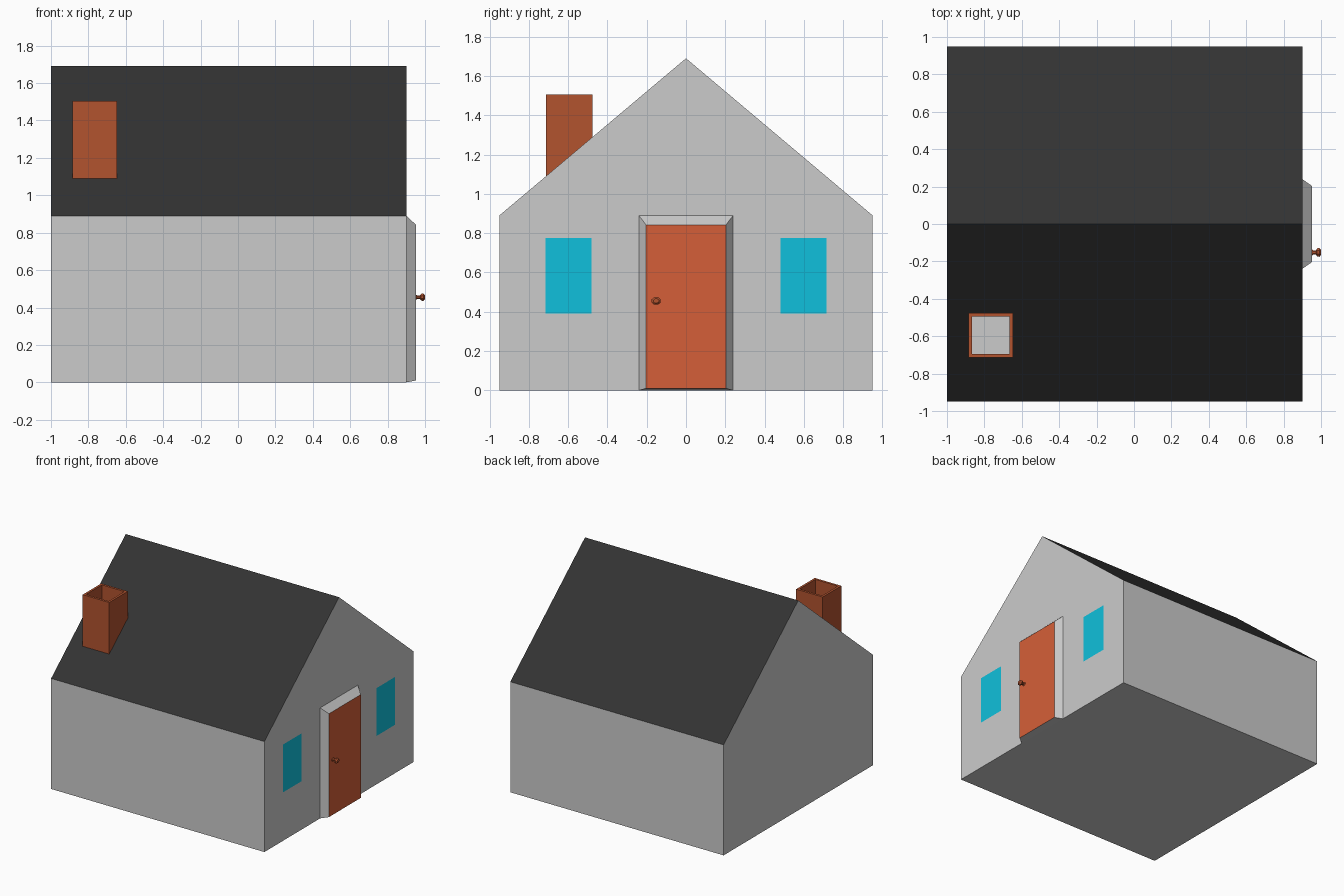
import bpy, bmesh, math
from mathutils import Vector

if "Cube" in bpy.data.objects:
    bpy.data.objects.remove(bpy.data.objects["Cube"])


def material(name, hex_code):
    def lin(v):
        return v / 12.92 if v <= 0.04045 else ((v + 0.055) / 1.055) ** 2.4
    m = bpy.data.materials.new(name)
    m.diffuse_color = [lin(int(hex_code[i:i + 2], 16) / 255) for i in (0, 2, 4)] + [1]
    m.use_nodes = True
    m.node_tree.nodes["Principled BSDF"].inputs["Base Color"].default_value = m.diffuse_color
    return m


WALL = material("wall_grey", "CBCBCB")
ROOF = material("roof_black", "333333")
GLASS = material("window_blue", "10C0DC")
DOOR = material("door_orange", "D55F38")
BRICK = material("brick_brown", "B2532F")


def finish(name, bm, mats):
    me = bpy.data.meshes.new(name)
    bm.normal_update()
    bm.to_mesh(me)
    bm.free()
    for m in mats:
        me.materials.append(m)
    ob = bpy.data.objects.new(name, me)
    bpy.context.collection.objects.link(ob)
    return ob


def loft(bm, rings):
    """Closed solid through rings of equal point count."""
    vs = [[bm.verts.new(p) for p in r] for r in rings]
    n = len(vs[0])
    for a, b in zip(vs, vs[1:]):
        for i in range(n):
            bm.faces.new((a[i], a[(i + 1) % n], b[(i + 1) % n], b[i]))
    bm.faces.new(vs[0][::-1])
    bm.faces.new(vs[-1])
    bmesh.ops.recalc_face_normals(bm, faces=bm.faces[:])
    bm.normal_update()


EAVE, RIDGE, HALF = 0.89, 1.69, 0.95

# House body: gabled prism along x
bm = bmesh.new()
gable = [(-HALF, 0), (HALF, 0), (HALF, EAVE), (0, RIDGE), (-HALF, EAVE)]
loft(bm, [[(x, y, z) for y, z in gable] for x in (-1, 0.9)])
# Cut window outlines into the right gable only
cuts = [((0, y, 0), (0, 1, 0)) for y in (-0.715, -0.48, 0.48, 0.715)]
cuts += [((0, 0, z), (0, 0, 1)) for z in (0.39, 0.775)]
for co, no in cuts:
    faces = [f for f in bm.faces if f.normal.x > 0.9]
    geom = faces + list({e for f in faces for e in f.edges}) + list({v for f in faces for v in f.verts})
    bmesh.ops.bisect_plane(bm, geom=geom, plane_co=co, plane_no=no, dist=1e-5)
    bm.normal_update()
for f in bm.faces:
    c = f.calc_center_median()
    if f.normal.z > 0.1:
        f.material_index = 1
    elif f.normal.x > 0.9 and 0.48 < abs(c.y) < 0.715 and 0.39 < c.z < 0.775:
        f.material_index = 2
finish("house_body", bm, [WALL, ROOF, GLASS])

# Door with bevelled frame
bm = bmesh.new()
loft(bm, [[(x, -w, lo), (x, w, lo), (x, w, hi), (x, -w, hi)]
          for x, w, lo, hi in ((0.9, 0.24, 0, 0.89), (0.952, 0.203, 0.01, 0.842))])
for f in bm.faces:
    f.material_index = int(f.normal.x > 0.9)
finish("door_and_frame", bm, [WALL, DOOR])

# Door knob: turned profile along x
bm = bmesh.new()
profile = [(0.95, 0.016), (0.958, 0.01), (0.973, 0.01), (0.979, 0.02), (0.991, 0.021), (1.0, 0.012)]
loft(bm, [[(x, -0.152 + 1.2 * r * math.cos(a), 0.455 + r * math.sin(a))
           for a in [math.tau * (i + 0.5) / 8 for i in range(8)]] for x, r in profile])
finish("door_knob", bm, [BRICK])

# Chimney: base follows the roof slope, hollow top with grey floor
bm = bmesh.new()
x0, x1, y0, y1 = -0.885, -0.648, -0.713, -0.476
corners = [(x0, y0), (x1, y0), (x1, y1), (x0, y1)]
slope = (RIDGE - EAVE) / HALF
loft(bm, [[(x, y, RIDGE + slope * y - 0.005) for x, y in corners],
          [(x, y, 1.505) for x, y in corners]])
top = max(bm.faces, key=lambda f: f.calc_center_median().z)
bmesh.ops.inset_region(bm, faces=[top], thickness=0.026)
floor = bmesh.ops.extrude_discrete_faces(bm, faces=[top])["faces"][0]
bmesh.ops.translate(bm, verts=floor.verts[:], vec=Vector((0, 0, -0.21)))
floor.material_index = 1
finish("chimney", bm, [BRICK, WALL])
